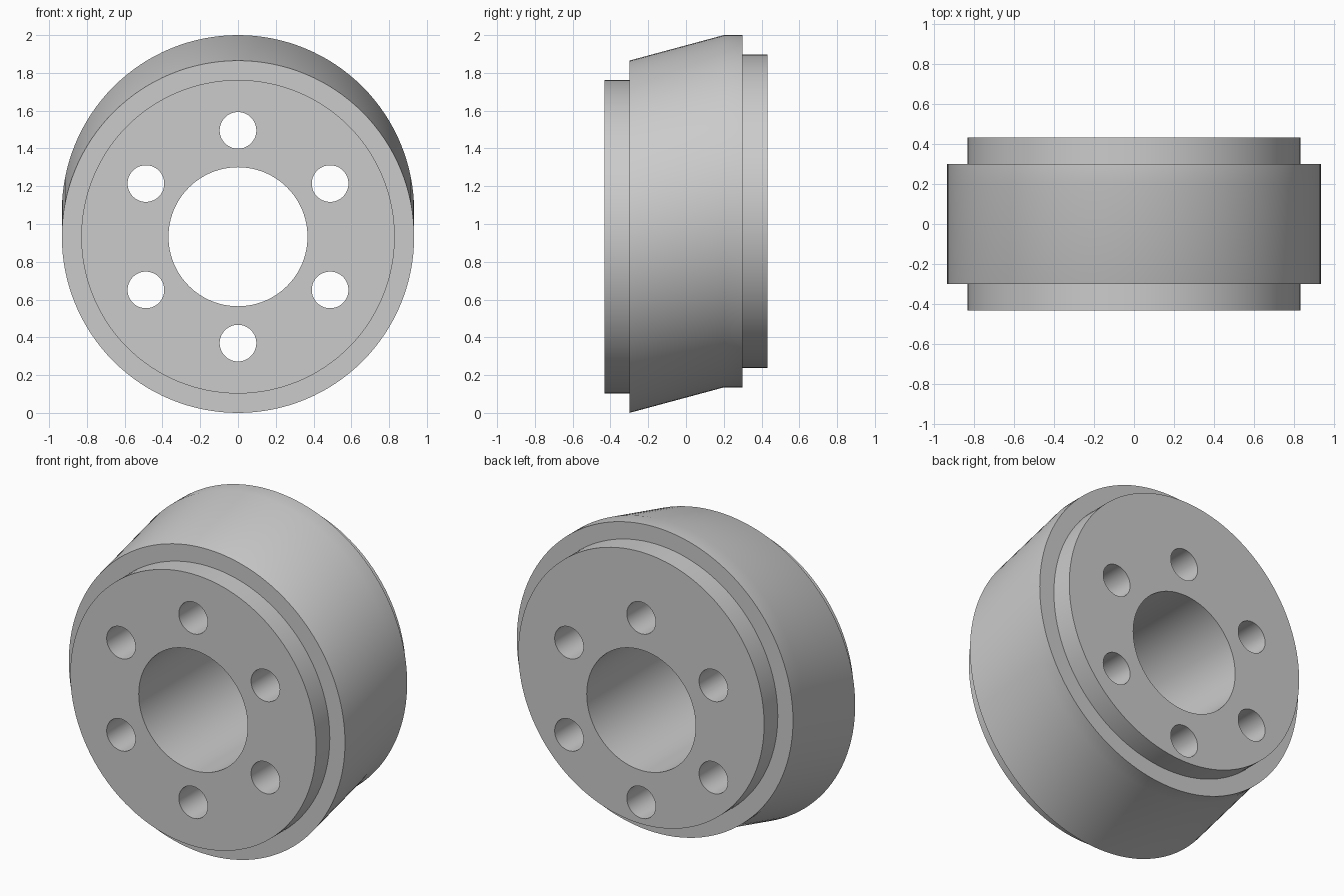
import bpy, bmesh, math

cube = bpy.data.objects.get("Cube")
if cube:
    bpy.data.objects.remove(cube, do_unlink=True)

FRONT_Z, BACK_Z = 0.9325, 1.0675   # axis heights of the two ends
RIM, HUB = 0.9325, 0.83            # outer radii
SEGMENTS = 128

grey = bpy.data.materials.new("plain grey")
grey.use_nodes = True
colour = (0.6, 0.6, 0.6, 1)
grey.diffuse_color = colour
grey.node_tree.nodes["Principled BSDF"].inputs["Base Color"].default_value = colour


def loft(name, sections, x=0, segments=SEGMENTS):
    """Solid through circles given as (y, centre z, radius)."""
    bm = bmesh.new()
    rings = []
    for y, cz, r in sections:
        angles = [2 * math.pi * i / segments for i in range(segments)]
        rings.append([bm.verts.new((x + r * math.cos(a), y, cz + r * math.sin(a)))
                      for a in angles])
    for a, b in zip(rings, rings[1:]):
        for i in range(segments):
            j = (i + 1) % segments
            bm.faces.new((a[i], a[j], b[j], b[i]))
    bm.faces.new(rings[0])
    bm.faces.new(rings[-1])
    bmesh.ops.recalc_face_normals(bm, faces=bm.faces)
    mesh = bpy.data.meshes.new(name)
    bm.to_mesh(mesh)
    bm.free()
    mesh.materials.append(grey)
    obj = bpy.data.objects.new(name, mesh)
    bpy.context.collection.objects.link(obj)
    return obj


# Stepped body whose middle slants up towards the back
body = loft("slanted_hub_body", [
    (-0.432, FRONT_Z, HUB), (-0.3, FRONT_Z, HUB),
    (-0.3, FRONT_Z, RIM), (0.2, BACK_Z, RIM), (0.3, BACK_Z, RIM),
    (0.3, BACK_Z, HUB), (0.432, BACK_Z, HUB)])

# Straight centre bore and six bolt holes
cutters = [loft("bore_cutter", [(-1, FRONT_Z, 0.368), (1, FRONT_Z, 0.368)])]
for i in range(6):
    a = math.radians(30 + 60 * i)
    z = FRONT_Z + 0.563 * math.sin(a)
    cutters.append(loft("bolt_hole_cutter", [(-1, z, 0.097), (1, z, 0.097)],
                        x=0.563 * math.cos(a), segments=64))

bpy.ops.object.select_all(action='DESELECT')
body.select_set(True)
bpy.context.view_layer.objects.active = body
for cutter in cutters:
    cutter.hide_render = True
    mod = body.modifiers.new("hole", 'BOOLEAN')
    mod.operation = 'DIFFERENCE'
    mod.solver = 'EXACT'
    mod.object = cutter
    bpy.ops.object.modifier_apply(modifier=mod.name)
    bpy.data.objects.remove(cutter, do_unlink=True)

bpy.ops.object.shade_smooth_by_angle(angle=math.radians(30))
